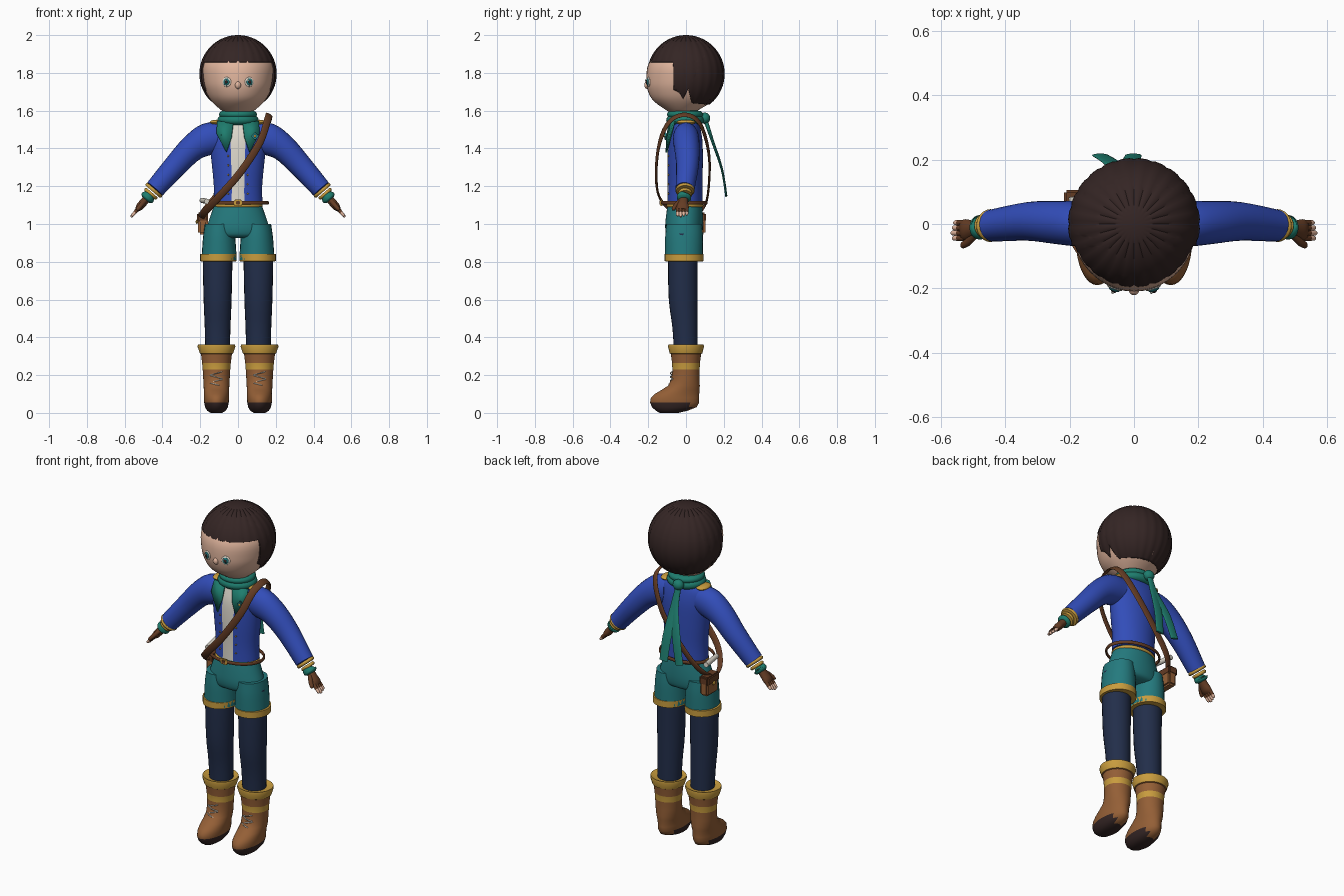
import bpy, bmesh
from math import sin, cos, pi, radians, sqrt
from mathutils import Vector, Matrix

old = bpy.data.objects.get("Cube")
if old:
    bpy.data.objects.remove(old, do_unlink=True)

X, Y, Z = Vector((1, 0, 0)), Vector((0, 1, 0)), Vector((0, 0, 1))
SIDES = ((1, "left"), (-1, "right"))
made = []


def colour(name, *rgb):
    lin = [((c / 255 + 0.055) / 1.055) ** 2.4 for c in rgb] + [1]
    m = bpy.data.materials.new(name)
    m.use_nodes = True
    m.diffuse_color = lin
    bsdf = m.node_tree.nodes["Principled BSDF"]
    bsdf.inputs["Base Color"].default_value = lin
    bsdf.inputs["Roughness"].default_value = 0.8
    return m


BLUE = colour("jacket blue", 50, 77, 185)
TEAL = colour("shorts teal", 36, 122, 126)
SCARF = colour("scarf green", 30, 125, 110)
NAVY = colour("legging navy", 34, 46, 74)
GOLD = colour("trim gold", 200, 156, 62)
BOOT = colour("boot brown", 148, 95, 54)
HAIR = colour("dark hair", 52, 37, 36)
SKIN = colour("skin", 226, 182, 158)
STRAP = colour("strap brown", 100, 60, 36)
CREAM = colour("cream", 222, 217, 205)


def finish(name, bm, *mats):
    bmesh.ops.recalc_face_normals(bm, faces=bm.faces)
    me = bpy.data.meshes.new(name)
    bm.to_mesh(me)
    bm.free()
    ob = bpy.data.objects.new(name, me)
    bpy.context.scene.collection.objects.link(ob)
    for m in mats:
        me.materials.append(m)
    made.append(ob)
    return ob


def smooth_path(pts, steps, closed):
    """Catmull-Rom through points of x, y, z, half width, half depth."""
    n = len(pts)
    P = [Vector(p) for p in pts]
    get = (lambda i: P[i % n]) if closed else (lambda i: P[max(0, min(n - 1, i))])
    out = []
    for i in range(n if closed else n - 1):
        a, b, c, d = (get(i + k) for k in (-1, 0, 1, 2))
        for s in range(steps):
            t = s / steps
            out.append(b + (c - a) * (t / 2) + (2 * a - 5 * b + 4 * c - d) * (t * t / 2)
                       + (3 * b - a - 3 * c + d) * (t ** 3 / 2))
    return out if closed else out + [P[-1]]


def tube(name, pts, *mats, sides=24, steps=4, ref=Y, axis=None, closed=False, rule=None):
    """Elliptical sections swept along a path; rule(centre, angle) picks a material."""
    path = smooth_path(pts, steps, closed)
    n = len(path)
    bm = bmesh.new()
    rings = []
    for i, p in enumerate(path):
        nxt = path[(i + 1) % n] if closed else path[min(i + 1, n - 1)]
        prv = path[i - 1] if closed else path[max(i - 1, 0)]
        c = Vector(p[:3])
        tan = axis or (Vector(nxt[:3]) - Vector(prv[:3])).normalized()
        u = tan.cross(ref(c) if callable(ref) else ref).normalized()
        v = tan.cross(u)
        rings.append([bm.verts.new(c + u * p[3] * cos(2 * pi * k / sides)
                                   + v * p[4] * sin(2 * pi * k / sides)) for k in range(sides)])
    for i in range(n if closed else n - 1):
        a, b = rings[i], rings[(i + 1) % n]
        for k in range(sides):
            j = (k + 1) % sides
            f = bm.faces.new((a[k], a[j], b[j], b[k]))
            if rule:
                f.material_index = rule(f.calc_center_median(), 2 * pi * (k + 0.5) / sides)
    if not closed:
        for r in (rings[0], rings[-1]):
            f = bm.faces.new(r)
            if rule:
                f.material_index = rule(f.calc_center_median(), 0)
    return finish(name, bm, *mats)


def blob(name, loc, size, mat, turn=0, seg=20):
    bm = bmesh.new()
    bmesh.ops.create_uvsphere(bm, u_segments=seg, v_segments=seg // 2, radius=1)
    bm.transform(Matrix.Translation(loc) @ Matrix.Rotation(turn, 4, "Z") @ Matrix.Diagonal((*size, 1)))
    return finish(name, bm, mat)


def box(name, loc, size, mat, rot=Matrix(), bevel=0.006):
    bm = bmesh.new()
    bmesh.ops.create_cube(bm, size=1)
    bm.transform(Matrix.Diagonal((*size, 1)))
    if bevel:
        bmesh.ops.bevel(bm, geom=bm.edges[:], offset=bevel, segments=2, affect="EDGES")
    bm.transform(Matrix.Translation(loc) @ rot)
    return finish(name, bm, mat)


def column(name, rings, *mats, x=0, **kw):
    """Upright loft from rings of z, y, half width, half depth."""
    return tube(name, [(x, y, z, a, b) for z, y, a, b in rings], *mats, axis=Z, **kw)


def hoop(name, centre, rx, ry, wide, thick, mat, **kw):
    """Closed flat or round band lying level around a centre."""
    c = Vector(centre)
    pts = [(c.x + rx * cos(k * pi / 6), c.y + ry * sin(k * pi / 6), c.z, wide, thick) for k in range(12)]
    return tube(name, pts, mat, sides=12, closed=True, ref=lambda p: p - c, **kw)


# Head and face
column("head", [(1.572, -.02, .03, .03), (1.6, -.02, .085, .08), (1.65, -.015, .14, .155),
                (1.7, -.012, .17, .188), (1.76, -.01, .187, .2), (1.85, -.008, .188, .19),
                (1.93, 0, .13, .13), (1.97, 0, .03, .03)], SKIN, sides=40)
blob("nose", (0, -.205, 1.735), (.016, .016, .02), SKIN)
column("neck", [(1.48, 0, .055, .055), (1.62, 0, .055, .055)], SKIN)
for s, side in SIDES:
    for part, off, r, mat in (("white", 0, .026, CREAM), ("iris", .005, .018, TEAL), ("pupil", .009, .009, HAIR)):
        blob(f"{side}_eye_{part}", (s * (.06 + off * .3), -.199 - off, 1.752), (r * .95, .006, r), mat, s * .33)
    blob(f"{side}_eye_glint", (s * .06 - .006, -.214, 1.761), (.005, .003, .005), CREAM, seg=8)

# Hair cap with grooves, cut along the fringe and sideburn line
bm = bmesh.new()
bmesh.ops.create_uvsphere(bm, u_segments=96, v_segments=40, radius=.205)
for v in bm.verts:
    if round((v.co.xy.angle_signed(Vector((1, 0)), 0)) / (2 * pi) * 96) % 4 == 0 and abs(v.co.z) < .195:
        v.co *= .985
    v.co.z += 1.795
line = [(-.3, 1.855), (-.068, 1.857), (-.065, 1.71), (-.035, 1.695), (-.015, 1.66),
        (.012, 1.715), (.03, 1.64), (.3, 1.615)]
for (y0, z0), (y1, z1) in zip(line, line[1:]):
    bmesh.ops.bisect_plane(bm, geom=bm.verts[:] + bm.edges[:] + bm.faces[:], dist=1e-5,
                           plane_co=(0, y0, z0), plane_no=(0, z0 - z1, y1 - y0))


def below(c):
    for (y0, z0), (y1, z1) in zip(line, line[1:]):
        if y0 <= c.y <= y1:
            return c.z < z0 + (z1 - z0) * (c.y - y0) / (y1 - y0)


bmesh.ops.delete(bm, geom=[f for f in bm.faces if below(f.calc_center_median())], context="FACES")
hair = finish("hair", bm, HAIR)
shell = hair.modifiers.new("thickness", "SOLIDIFY")
shell.thickness, shell.offset = .018, -1

# Jacket with the shirt showing in the opening
column("jacket", [(1.11, -.005, .13, .093), (1.2, -.005, .128, .092), (1.33, -.005, .14, .094),
                  (1.44, -.003, .152, .09), (1.51, 0, .145, .075), (1.55, 0, .1, .06), (1.565, 0, .06, .05)],
       BLUE, CREAM, sides=72, rule=lambda c, a: int(abs(a - pi / 2) < .27 and c.z < 1.53))
for s, side in SIDES:
    for k in range(5):
        z = 1.16 + k * .05
        blob(f"{side}_button_{k + 1}", (s * .052, -.093, z), (.005, .005, .005), GOLD, seg=8)
    # Lapels
    bm = bmesh.new()
    corners = ((.025, -.092, 1.54), (.035, -.105, 1.46), (.062, -.108, 1.38), (.115, -.088, 1.48), (.11, -.065, 1.545))
    bm.faces.new([bm.verts.new((s * x, y, z)) for x, y, z in corners])
    finish(f"{side}_lapel", bm, SCARF).modifiers.new("thickness", "SOLIDIFY").thickness = .009
    blob(f"{side}_shoulder_patch", (s * .115, 0, 1.538), (.035, .05, .014), GOLD)
box("brooch", (.09, -.108, 1.465), (.03, .012, .03), TEAL, Matrix.Rotation(pi / 4, 4, "Y"), .003)
blob("brooch_stud", (.09, -.115, 1.465), (.007, .005, .007), GOLD, seg=10)

# Scarf, knot and tails
hoop("scarf_lower", (0, -.005, 1.55), .08, .07, .026, .03, SCARF)
hoop("scarf_upper", (0, -.005, 1.58), .075, .07, .02, .026, SCARF)
blob("scarf_knot", (-.02, .1, 1.56), (.032, .028, .03), SCARF)
for name, xs in (("inner", (-.02, -.01, -.002)), ("outer", (-.025, -.07, -.105))):
    tube(f"scarf_tail_{name}", [(xs[0], .1, 1.56, .014, .012), (xs[0], .14, 1.44, .025, .008),
                                (xs[1], .19, 1.29, .028, .006), (xs[2], .213, 1.15, .026, .006)], SCARF, sides=16)

# Arms, cuffs and hands
for s, side in SIDES:
    def arm(name, pts, mat, **kw):
        tube(f"{side}_{name}", [(s * p[0], *p[1:]) for p in pts], mat, **kw)

    def along(d, r, depth, y=-.005):
        return (.44 + .65 * d, y, 1.185 - .76 * d, r, depth)
    arm("sleeve", [(.1, 0, 1.46, .08, .065), (.165, 0, 1.447, .085, .07), (.243, .005, 1.4, .071, .067),
                   (.33, .008, 1.31, .062, .06), along(0, .053, .05)], BLUE)
    for k in range(2):
        d = k * .024
        arm(f"cuff_{k + 1}", [along(d, .05 - d / 2, .047 - d / 2), along(d + .009, .055 - d / 2, .051 - d / 2),
                              along(d + .018, .05 - d / 2, .047 - d / 2)], GOLD)
    arm("wristband", [along(.045, .026, .03), along(.054, .037, .037, -.01), along(.066, .037, .037, -.01),
                      along(.075, .024, .028, -.01)], SCARF)
    arm("glove", [along(.05, .02, .023, -.01), along(.09, .021, .026, -.015), along(.125, .02, .033, -.018),
                  along(.145, .012, .03, -.02)], STRAP)
    for k in range(4):
        y = -.044 + k * .016
        end = .195 - .006 * abs(k - 1)
        arm(f"finger_sleeve_{k + 1}", [along(.13, .01, .0095, y), along(.162, .01, .0095, y)], STRAP, sides=10)
        arm(f"fingertip_{k + 1}", [along(.155, .009, .0085, y), along(end - .008, .008, .008, y),
                                   along(end, .004, .004, y)], SKIN, sides=10)
    arm("thumb", [along(.08, .012, .012, -.03), along(.115, .012, .012, -.055),
                  along(.14, .01, .01, -.066), along(.147, .004, .004, -.067)], STRAP, sides=12)

# Shorts
column("shorts_seat", [(1.11, -.006, .122, .09), (1.04, -.008, .147, .098), (.98, -.01, .165, .1),
                       (.94, -.01, .16, .09), (.925, -.01, .12, .06)], TEAL, sides=40)
hoop("waistband", (0, -.006, 1.098), .124, .092, .009, .006, GOLD)
for s, side in SIDES:
    column(f"{side}_shorts_leg", [(1.0, -.01, .075, .095), (.93, -.01, .085, .1), (.835, -.01, .092, .1),
                                  (.81, -.01, .093, .1)], TEAL, x=s * .1)
    column(f"{side}_shorts_hem", [(.842, -.01, .088, .095), (.84, -.01, .096, .103), (.803, -.01, .096, .103),
                                  (.802, -.01, .08, .085)], GOLD, x=s * .104, steps=1, sides=32)
    # Leggings
    column(f"{side}_legging", [(.95, -.015, .075, .075), (.8, -.017, .078, .078), (.6, -.015, .074, .076),
                               (.45, -.005, .068, .067), (.3, 0, .064, .062)], NAVY, x=s * .108)

    # Boots: gold collar and band, dark sole under the toe
    def boot_rule(c, a):
        return 1 if c.z > .315 or .23 < c.z < .265 else 2 if c.z < .055 and c.y < .02 else 0
    column(f"{side}_boot", [(.355, 0, .08, .075), (.362, 0, .098, .093), (.35, 0, .1, .095), (.315, 0, .088, .086),
                            (.312, 0, .082, .08), (.265, 0, .076, .074), (.23, 0, .073, .072),
                            (.18, -.003, .07, .074), (.145, -.01, .068, .083), (.12, -.03, .067, .102),
                            (.1, -.048, .066, .118), (.08, -.058, .066, .128), (.055, -.06, .065, .13),
                            (.03, -.062, .06, .118), (.012, -.075, .05, .085), (0, -.09, .03, .05)],
           BOOT, GOLD, HAIR, x=s * .114, steps=1, sides=36, rule=boot_rule)
    for k in range(4):
        z = .15 + k * .02
        tilt = .008 if k % 2 else -.008
        tube(f"{side}_lace_{k + 1}", [(s * .114 + dx, -.083 - (.008 if k == 0 else 0) + abs(dx) * .35, z + tilt * dx / .03, .003, .003)
                                      for dx in (-.032, 0, .032)], CREAM, sides=6, ref=Z)

# Belt and buckle
hoop("belt", (0, -.01, 1.112), .158, .118, .01, .006, STRAP)
box("buckle", (0, -.13, 1.112), (.04, .014, .034), GOLD, bevel=.004)
box("buckle_centre", (0, -.138, 1.112), (.022, .006, .018), STRAP, bevel=.002)

# Shoulder strap, satchel and paper roll
strap = [(.165, 0, 1.578), (.155, -.085, 1.545), (.115, -.14, 1.43), (.01, -.158, 1.27), (-.105, -.14, 1.14),
         (-.18, -.06, 1.06), (-.195, .03, 1.04), (-.15, .1, 1.1), (-.05, .122, 1.22), (.07, .12, 1.38), (.15, .075, 1.53)]
tube("shoulder_strap", [(*p, .02, .006) for p in strap], STRAP, sides=12, closed=True,
     ref=lambda p: p - Vector((0, 0, 1.31)))
box("satchel", (-.186, .05, 1.0), (.052, .105, .11), BOOT, bevel=.01)
box("satchel_flap", (-.188, .05, 1.035), (.06, .112, .05), STRAP, bevel=.008)
blob("satchel_clasp", (-.218, .05, 1.012), (.006, .012, .012), GOLD)
tube("paper_roll", [(-.165, -.05, 1.12, .014, .014), (-.19, .085, 1.125, .014, .014)], CREAM, ref=Z, sides=16, steps=1)

# Smooth shading with kept edges
for ob in bpy.context.selected_objects:
    ob.select_set(False)
for ob in made:
    ob.select_set(True)
bpy.context.view_layer.objects.active = made[0]
bpy.ops.object.shade_smooth_by_angle(angle=radians(40))
